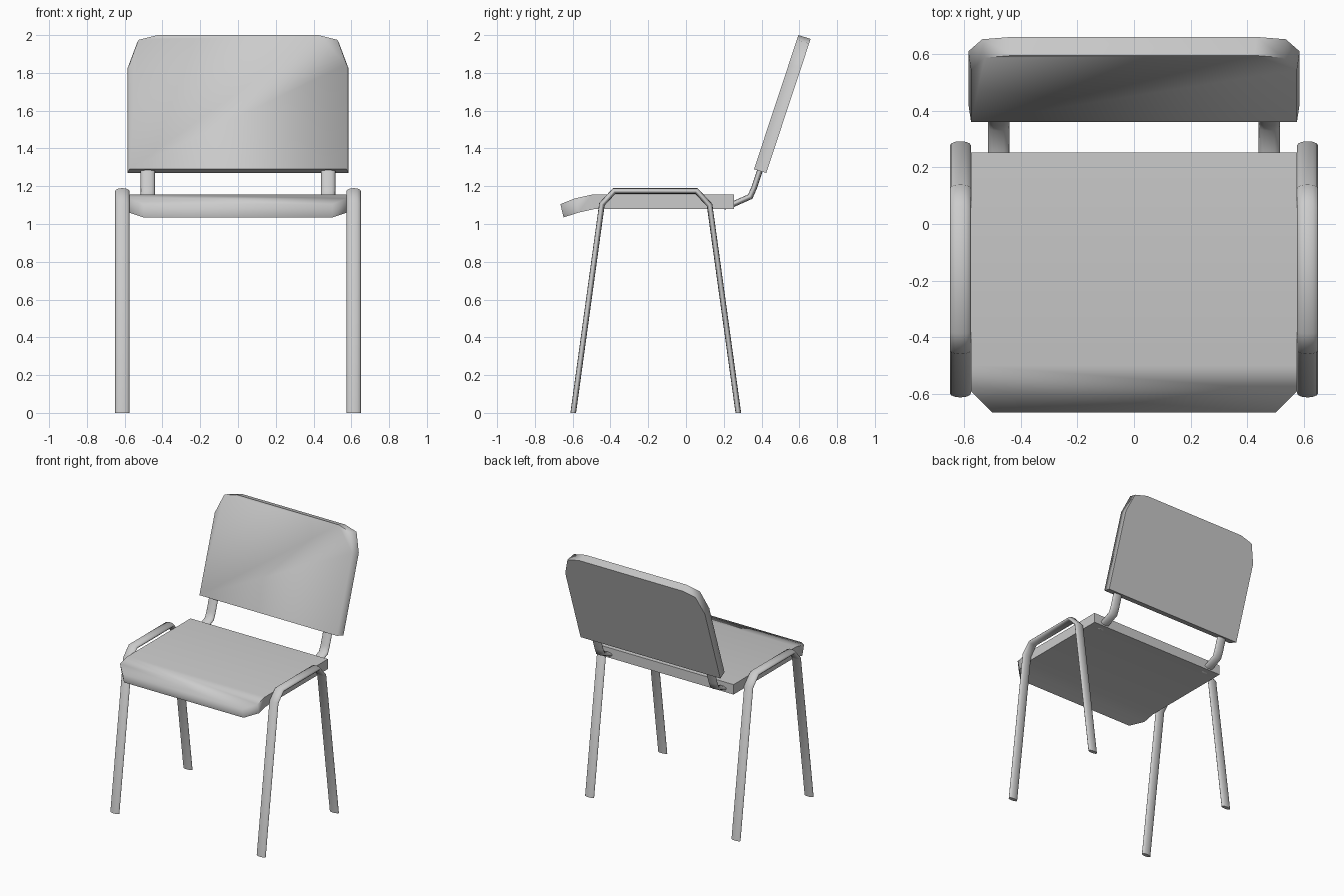
import bpy
import bmesh
import math
from mathutils import Vector

cube = bpy.data.objects.get("Cube")
if cube:
    bpy.data.objects.remove(cube, do_unlink=True)

GREY = (0.6, 0.6, 0.6, 1.0)
material = bpy.data.materials.new("light grey")
material.use_nodes = True
material.diffuse_color = GREY
material.node_tree.nodes["Principled BSDF"].inputs["Base Color"].default_value = GREY


def loft(name, rings, smooth_angle):
    """Skin a list of closed rings, cap both ends and shade."""
    bm = bmesh.new()
    loops = [[bm.verts.new(p) for p in ring] for ring in rings]
    n = len(loops[0])
    for a, b in zip(loops, loops[1:]):
        for i in range(n):
            j = (i + 1) % n
            bm.faces.new((a[i], a[j], b[j], b[i]))
    bm.faces.new(loops[0])
    bm.faces.new(loops[-1])
    bmesh.ops.recalc_face_normals(bm, faces=bm.faces)
    mesh = bpy.data.meshes.new(name)
    bm.to_mesh(mesh)
    bm.free()
    mesh.materials.append(material)
    obj = bpy.data.objects.new(name, mesh)
    bpy.context.collection.objects.link(obj)
    bpy.ops.object.select_all(action="DESELECT")
    obj.select_set(True)
    bpy.context.view_layer.objects.active = obj
    bpy.ops.object.shade_smooth_by_angle(angle=math.radians(smooth_angle))
    return obj


def flat_tube(name, x, path, level_ends=False, half_width=0.0375, half_depth=0.015, sides=12):
    """Sweep a flattened oval along a (y, z) path with mitred bends."""
    pts = [Vector(p) for p in path]
    dirs = [(b - a).normalized() for a, b in zip(pts, pts[1:])]
    rings = []
    for i, p in enumerate(pts):
        before, after = dirs[max(i - 1, 0)], dirs[min(i, len(dirs) - 1)]
        t = (before + after).normalized()
        across = Vector((-t.y, t.x)) / t.dot(after)
        if level_ends and i in (0, len(pts) - 1):
            across = Vector((-1 if t.y > 0 else 1, 0))
        ring = []
        for k in range(sides):
            a = math.tau * k / sides
            q = p + across * half_depth * math.sin(a)
            ring.append((x + half_width * math.cos(a), q.x, q.y))
        rings.append(ring)
    return loft(name, rings, 75)


# Side frames and backrest supports
frame_path = [(-0.597, 0), (-0.445, 1.105), (-0.38, 1.175),
              (0.055, 1.175), (0.125, 1.1), (0.277, 0)]
support_path = [(0.2, 1.09), (0.25, 1.105), (0.34, 1.145), (0.36, 1.19), (0.41, 1.34)]
for side, s in (("left", 1), ("right", -1)):
    flat_tube(side + "_leg_frame", s * 0.6125, frame_path, level_ends=True)
    flat_tube(side + "_back_support", s * 0.4775, support_path)

# Seat with a drooping, corner-cut front edge: half width, top (y, z), bottom (y, z)
stations = [
    (0.575, (0.253, 1.155), (0.253, 1.08)),
    (0.575, (-0.5, 1.155), (-0.48, 1.08)),
    (0.575, (-0.59, 1.135), (-0.57, 1.06)),
    (0.5, (-0.665, 1.105), (-0.648, 1.035)),
]
loft("seat", [[(-w, *top), (w, *top), (w, *low), (-w, *low)]
              for w, top, low in stations], 85)

# Reclined backrest with cut upper corners, slightly narrower at the front
half = [(0.575, 1.29), (0.575, 1.845), (0.527, 1.975), (0.425, 2.0)]
outline = half + [(-x, z) for x, z in reversed(half)]
lean = 0.331
front = [(x, 0.36 + lean * (z - 1.29), z) for x, z in outline]
back = [(x * 1.017, y + 0.065, z - 0.02) for x, y, z in front]
loft("backrest", [front, back], 85)
